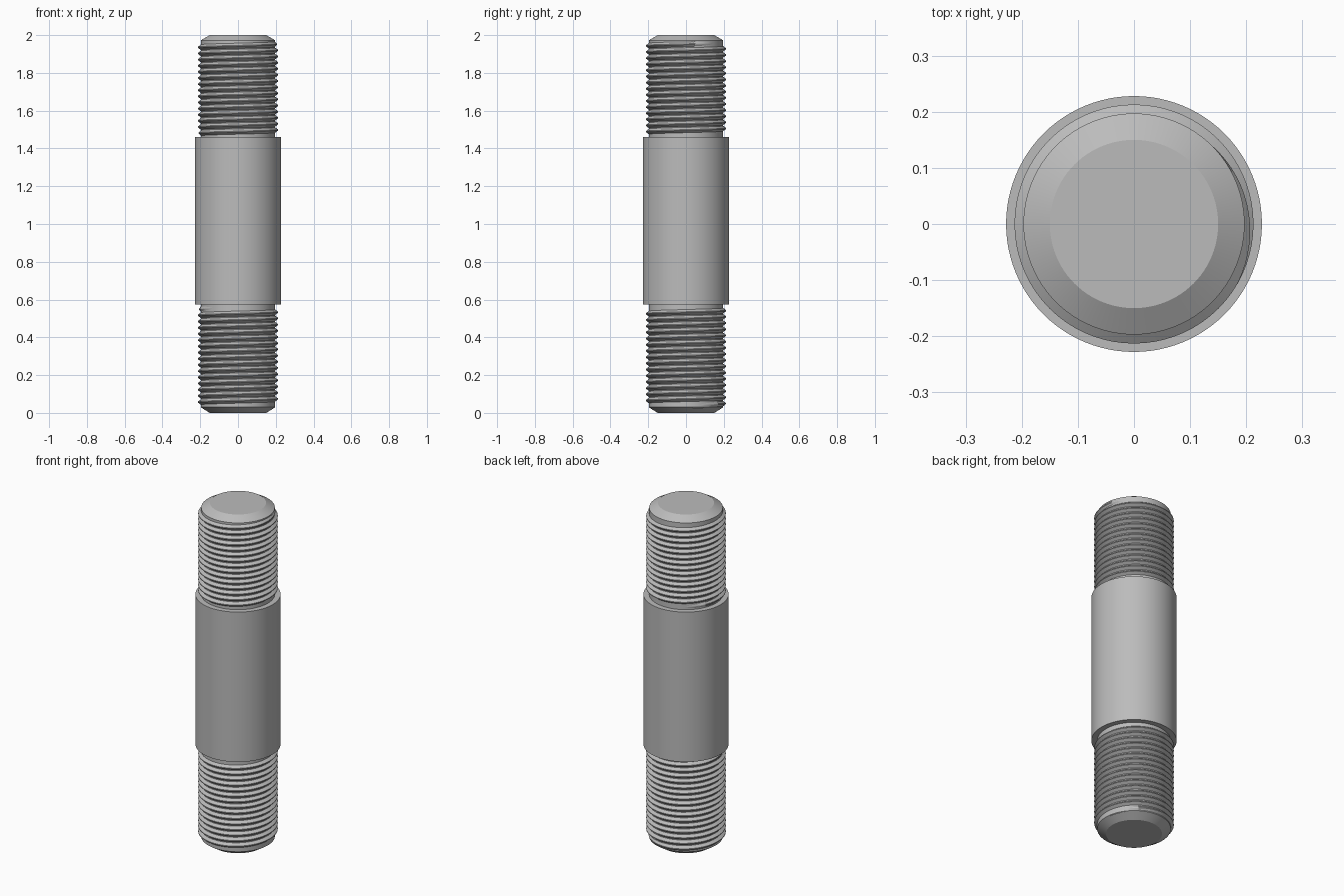
import bpy, bmesh, math

if "Cube" in bpy.data.objects:
    bpy.data.objects.remove(bpy.data.objects["Cube"])

CORE_R, CREST_R, COLLAR_R, TIP_R = 0.197, 0.213, 0.228, 0.15
SIDES = 96

steel = bpy.data.materials.new("steel grey")
steel.use_nodes = True
steel.diffuse_color = (0.5, 0.5, 0.5, 1)
steel.node_tree.nodes["Principled BSDF"].inputs["Base Color"].default_value = (0.5, 0.5, 0.5, 1)


def finish(name, bm):
    bmesh.ops.recalc_face_normals(bm, faces=bm.faces)
    mesh = bpy.data.meshes.new(name)
    bm.to_mesh(mesh)
    bm.free()
    mesh.materials.append(steel)
    obj = bpy.data.objects.new(name, mesh)
    bpy.context.collection.objects.link(obj)
    bpy.ops.object.select_all(action='DESELECT')
    obj.select_set(True)
    bpy.context.view_layer.objects.active = obj
    bpy.ops.object.shade_smooth_by_angle(angle=math.radians(25))
    return obj


def lathe(name, profile):
    """Stack of rings from (radius, height) pairs, capped at both ends."""
    bm = bmesh.new()
    rings = []
    for r, z in profile:
        rings.append([bm.verts.new((r * math.cos(2 * math.pi * i / SIDES),
                                    r * math.sin(2 * math.pi * i / SIDES), z))
                      for i in range(SIDES)])
    for a, b in zip(rings, rings[1:]):
        for i in range(SIDES):
            j = (i + 1) % SIDES
            bm.faces.new((a[i], a[j], b[j], b[i]))
    bm.faces.new(rings[0])
    bm.faces.new(rings[-1])
    return finish(name, bm)


def thread(name, z0, z1, start_deg, end_deg, full_turns):
    """Right-handed helical ridge that fades into the core at both ends."""
    turns = full_turns + (end_deg - start_deg) / 360
    pitch = (z1 - z0) / turns
    steps = int(turns * 72)
    bm = bmesh.new()
    sections = []
    for i in range(steps + 1):
        done = i / steps * turns
        ang = math.radians(start_deg) + 2 * math.pi * done
        z = z0 + pitch * done
        fade = min(1, done / 0.25, (turns - done) / 0.25)
        inner = CORE_R - 0.003
        crest = inner + (CREST_R - inner) * fade
        half = pitch * 0.5
        section = [(inner, -half), (crest, -pitch * 0.07),
                   (crest, pitch * 0.07), (inner, half)]
        sections.append([bm.verts.new((r * math.cos(ang), r * math.sin(ang), z + dz))
                         for r, dz in section])
    for a, b in zip(sections, sections[1:]):
        for k in range(3):
            bm.faces.new((a[k], b[k], b[k + 1], a[k + 1]))
        bm.faces.new((a[3], b[3], b[0], a[0]))
    bm.faces.new(sections[0])
    bm.faces.new(sections[-1])
    return finish(name, bm)


# Plain middle shank
lathe("shank", [(COLLAR_R, 0.575), (COLLAR_R, 1.46)])

# Chamfered cores of the two threaded ends
lathe("upper_core", [(CORE_R, 1.45), (CORE_R, 1.972), (TIP_R, 2.0)])
lathe("lower_core", [(TIP_R, 0.0), (CORE_R, 0.03), (CORE_R, 0.585)])

# Helical threads
thread("upper_thread", 1.475, 1.957, 110, 60, 15)
thread("lower_thread", 0.042, 0.555, 10, 240, 15)
